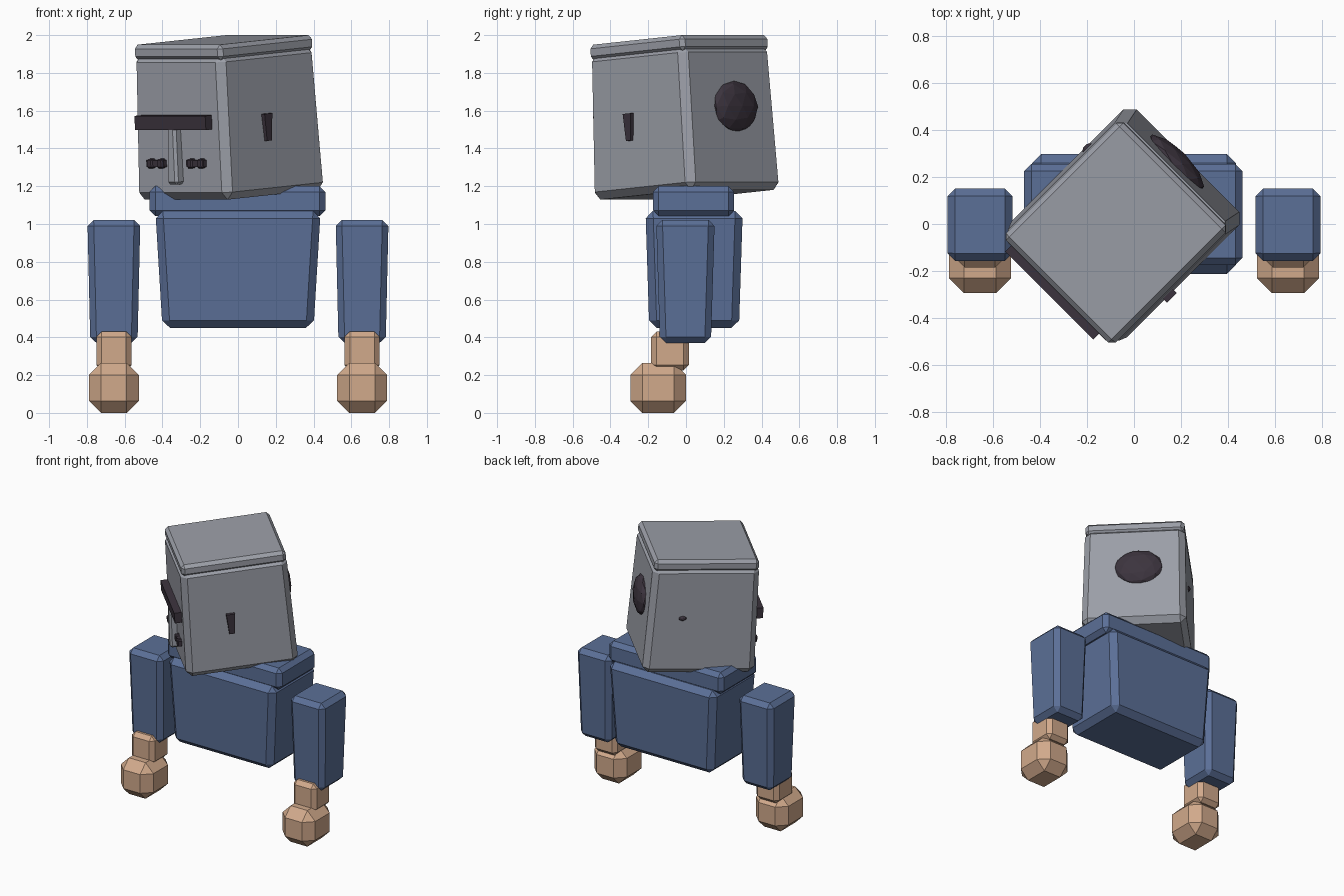
import bpy, bmesh, math
from mathutils import Matrix, Vector

if "Cube" in bpy.data.objects:
    bpy.data.objects.remove(bpy.data.objects["Cube"])


def material(name, color):
    m = bpy.data.materials.new(name)
    m.diffuse_color = (*color, 1)
    m.use_nodes = True
    m.node_tree.nodes["Principled BSDF"].inputs["Base Color"].default_value = m.diffuse_color
    return m


BLUE = material("blue_cloth", (0.105, 0.16, 0.31))
GREY = material("grey_stone", (0.33, 0.345, 0.39))
SKIN = material("skin", (0.64, 0.40, 0.26))
DARK = material("dark_trim", (0.045, 0.034, 0.048))

# Head frame: turned to one side and nodding forward
HEAD = (Matrix.Translation((-0.035, 0.005, 1.16))
        @ Matrix.Rotation(math.radians(-45), 4, 'Z')
        @ Matrix.Rotation(0.076, 4, 'X'))


def finish(name, bm, mat, frame):
    bmesh.ops.transform(bm, matrix=frame, verts=bm.verts)
    bmesh.ops.recalc_face_normals(bm, faces=bm.faces)
    mesh = bpy.data.meshes.new(name)
    bm.to_mesh(mesh)
    bm.free()
    mesh.materials.append(mat)
    ob = bpy.data.objects.new(name, mesh)
    bpy.context.collection.objects.link(ob)
    return ob


def block(name, mat, center, bottom, top, z0, z1, bevel=0.0, frame=Matrix()):
    """Chamfered box; bottom and top are (width, depth) at heights z0 and z1."""
    bm = bmesh.new()
    bmesh.ops.create_cube(bm, size=1)
    for v in bm.verts:
        size, z = (top, z1) if v.co.z > 0 else (bottom, z0)
        v.co = Vector((center[0] + v.co.x * size[0],
                       center[1] + v.co.y * size[1], z))
    if bevel:
        bmesh.ops.bevel(bm, geom=bm.edges[:], offset=bevel, segments=1,
                        affect='EDGES', profile=0.5)
    return finish(name, bm, mat, frame)


def lump(name, mat, center, radii, frame):
    bm = bmesh.new()
    bmesh.ops.create_icosphere(
        bm, subdivisions=2, radius=1,
        matrix=Matrix.Translation(center) @ Matrix.Diagonal((*radii, 1)))
    return finish(name, bm, mat, frame)


# Torso and shoulder collar
block("torso", BLUE, (0, 0.043), (0.80, 0.475), (0.875, 0.515), 0.45, 1.07, 0.04)
block("collar", BLUE, (-0.003, 0.04), (0.93, 0.43), (0.93, 0.43), 1.042, 1.2, 0.03)

# Arms and hands on both sides
for label, s in (("left", -1), ("right", 1)):
    x = s * 0.657
    block(label + "_sleeve", BLUE, (x, -0.003), (0.25, 0.27), (0.28, 0.31), 0.37, 1.022, 0.033)
    block(label + "_wrist", SKIN, (x, -0.085), (0.186, 0.2), (0.186, 0.2), 0.225, 0.43, 0.028)
    block(label + "_fist", SKIN, (x, -0.147), (0.264, 0.296), (0.264, 0.296), 0, 0.265, 0.064)

# Head block and its lid
block("head", GREY, (0, 0), (0.70, 0.76), (0.668, 0.72), -0.005, 0.765, 0.04, HEAD)
block("head_lid", GREY, (0, 0), (0.66, 0.71), (0.66, 0.71), 0.733, 0.817, 0.022, HEAD)

# Face: brow bar, long nose, narrow eyes with thicker ends
FX = -0.012
block("brow", DARK, (FX, -0.382), (0.53, 0.07), (0.53, 0.07), 0.37, 0.445, 0, HEAD)
block("nose", GREY, (FX, -0.385), (0.075, 0.09), (0.055, 0.06), 0.08, 0.41, 0.014, HEAD)
for label, s in (("left", -1), ("right", 1)):
    ex = FX + s * 0.149
    block(label + "_eye", DARK, (ex, -0.375), (0.13, 0.045), (0.13, 0.045), 0.172, 0.208, 0, HEAD)
    for end, t in (("outer", 1), ("inner", -1)):
        block(f"{label}_eye_{end}", DARK, (ex + s * t * 0.038, -0.38),
              (0.042, 0.05), (0.042, 0.05), 0.165, 0.215, 0.008, HEAD)

# Side peg, small stud on the other side, and faceted lump at the back
block("side_peg", DARK, (0.34, -0.055), (0.045, 0.036), (0.05, 0.058), 0.286, 0.43, 0, HEAD)
lump("side_stud", DARK, (-0.337, 0.14, 0.40), (0.02, 0.028, 0.018), HEAD)
lump("back_lump", DARK, (-0.03, 0.362, 0.435), (0.165, 0.058, 0.138), HEAD)
